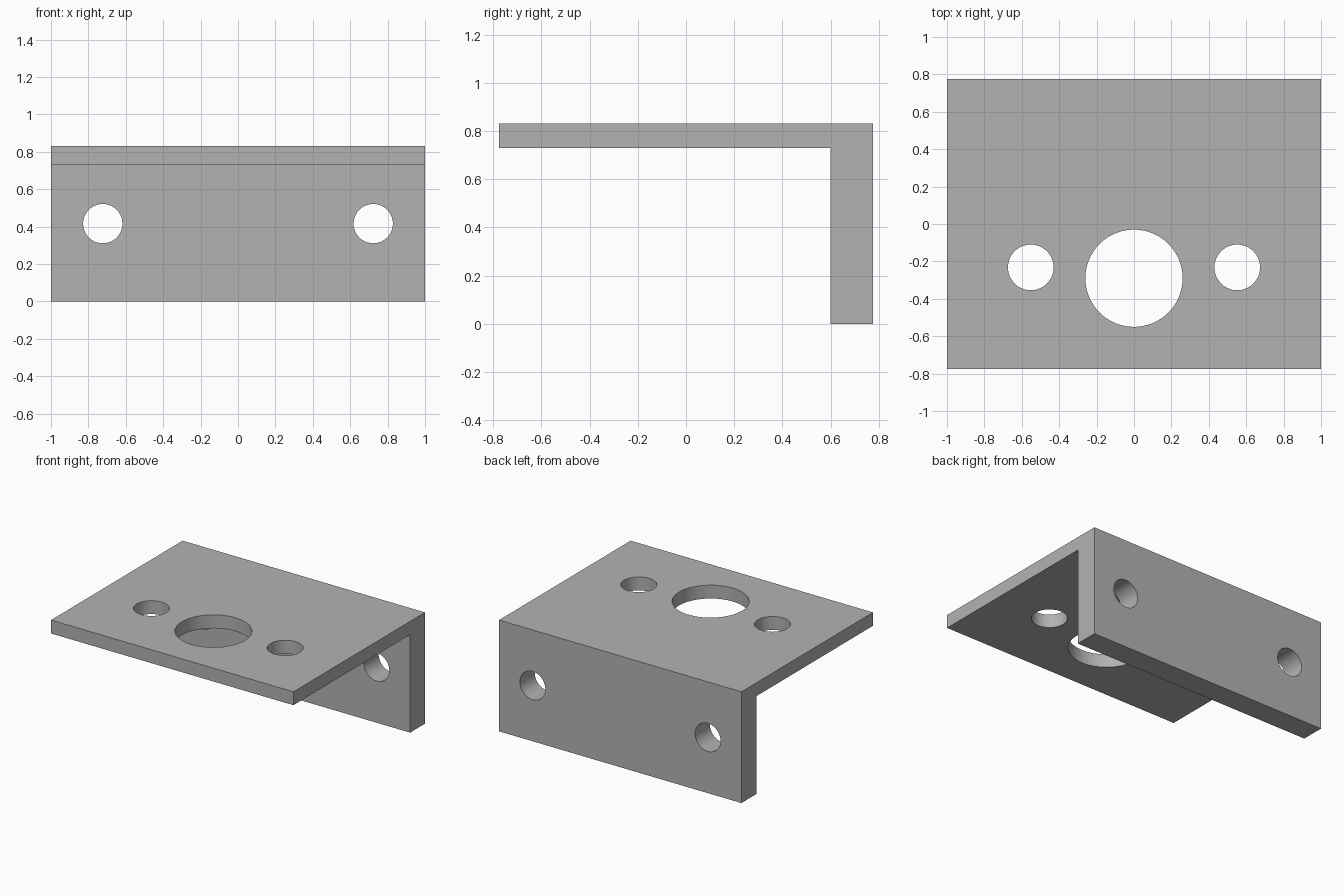
import bpy
import bmesh
from math import pi, radians
from mathutils import Matrix, Vector

cube = bpy.data.objects.get("Cube")
if cube:
    bpy.data.objects.remove(cube, do_unlink=True)

# Overall sizes
HALF_W, HALF_D = 1.0, 0.775
TOP, UNDERSIDE, FLANGE_FRONT = 0.83, 0.73, 0.60

grey = bpy.data.materials.new("plain_grey")
grey.use_nodes = True
colour = (0.45, 0.45, 0.45, 1)
grey.diffuse_color = colour
grey.node_tree.nodes["Principled BSDF"].inputs["Base Color"].default_value = colour


def add_object(name, bm):
    bmesh.ops.recalc_face_normals(bm, faces=bm.faces)
    mesh = bpy.data.meshes.new(name)
    bm.to_mesh(mesh)
    bm.free()
    mesh.materials.append(grey)
    obj = bpy.data.objects.new(name, mesh)
    bpy.context.collection.objects.link(obj)
    return obj


# L-shaped bracket: side profile extruded across the width
profile = [(-HALF_D, UNDERSIDE), (FLANGE_FRONT, UNDERSIDE), (FLANGE_FRONT, 0),
           (HALF_D, 0), (HALF_D, TOP), (-HALF_D, TOP)]
bm = bmesh.new()
face = bm.faces.new([bm.verts.new((-HALF_W, y, z)) for y, z in profile])
result = bmesh.ops.extrude_face_region(bm, geom=[face])
bmesh.ops.translate(bm, vec=(2 * HALF_W, 0, 0),
                    verts=[v for v in result["geom"] if isinstance(v, bmesh.types.BMVert)])
bracket = add_object("angle_bracket", bm)

# Hole cutters: one large bore, with mirrored plate and flange holes
cutters = bmesh.new()


def add_cutter(centre, radius, along_y=False):
    turn = Matrix.Rotation(pi / 2 if along_y else 0, 4, "X")
    bmesh.ops.create_cone(cutters, cap_ends=True, segments=64, radius1=radius,
                          radius2=radius, depth=0.3,
                          matrix=Matrix.Translation(Vector(centre)) @ turn)


plate_z = (TOP + UNDERSIDE) / 2
flange_y = (FLANGE_FRONT + HALF_D) / 2
add_cutter((0, -0.29, plate_z), 0.26)
for side in (-1, 1):
    add_cutter((side * 0.552, -0.232, plate_z), 0.122)
    add_cutter((side * 0.723, flange_y, 0.416), 0.105, along_y=True)
cutter = add_object("hole_cutters", cutters)
cutter.hide_render = True

# Cut the holes, then discard the cutters
cut = bracket.modifiers.new("holes", "BOOLEAN")
cut.operation = "DIFFERENCE"
cut.solver = "EXACT"
cut.object = cutter
bpy.ops.object.select_all(action="DESELECT")
bracket.select_set(True)
bpy.context.view_layer.objects.active = bracket
bpy.ops.object.modifier_apply(modifier=cut.name)
bpy.data.objects.remove(cutter, do_unlink=True)

# Round hole walls with crisp rims
bpy.ops.object.shade_smooth_by_angle(angle=radians(30))
